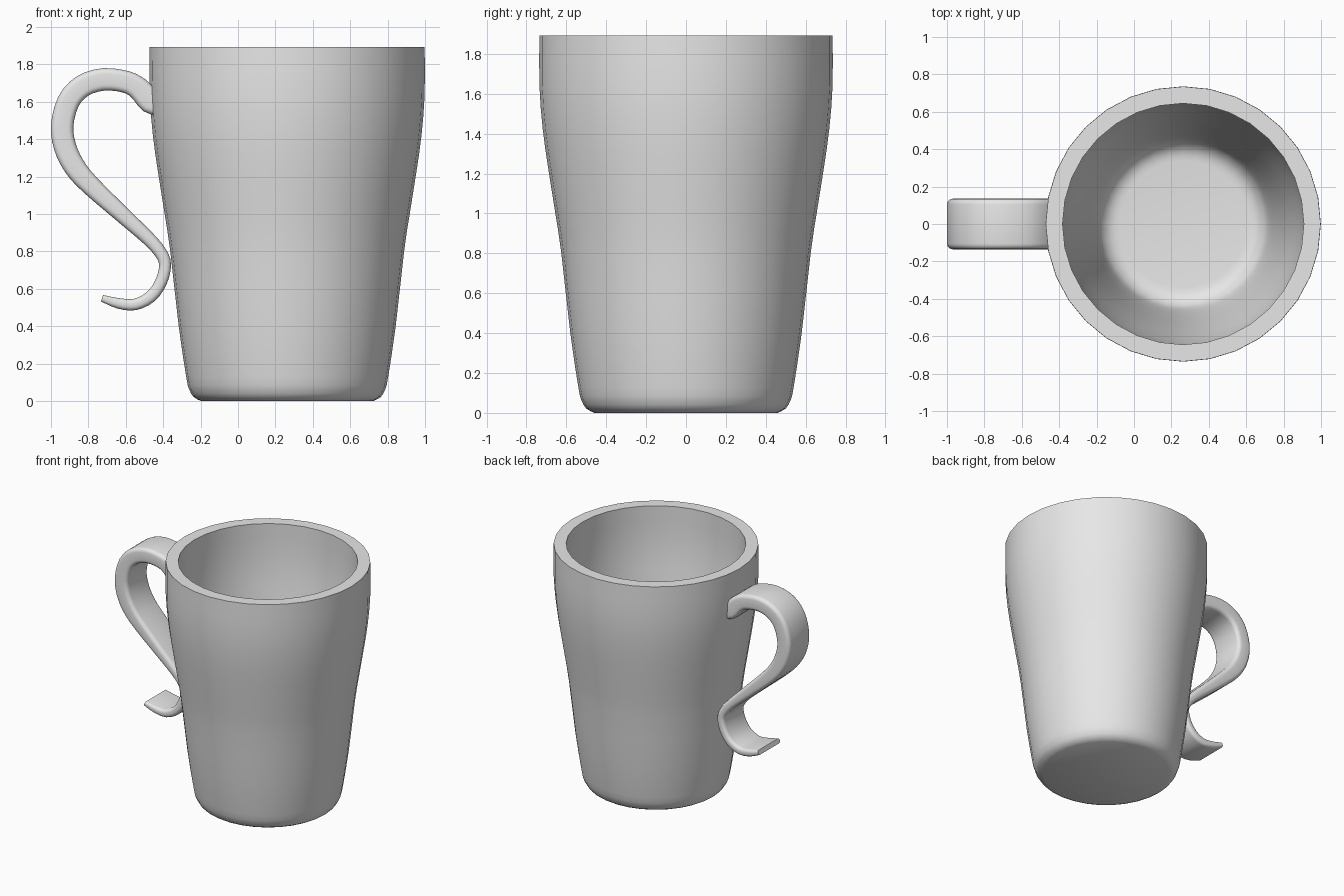
import bpy
import bmesh
from math import pi, cos, sin, radians
from mathutils import Vector

cube = bpy.data.objects.get("Cube")
if cube:
    bpy.data.objects.remove(cube, do_unlink=True)

CUP_X = 0.263

# Single plain ceramic material
ceramic = bpy.data.materials.new("grey ceramic")
ceramic.use_nodes = True
ceramic.diffuse_color = (0.8, 0.8, 0.8, 1)
ceramic.node_tree.nodes["Principled BSDF"].inputs["Base Color"].default_value = (0.8, 0.8, 0.8, 1)


def finish(bm, name, angle):
    """Turn a bmesh into a shaded, coloured object."""
    bmesh.ops.remove_doubles(bm, verts=bm.verts, dist=0.0005)
    bmesh.ops.recalc_face_normals(bm, faces=bm.faces)
    mesh = bpy.data.meshes.new(name)
    bm.to_mesh(mesh)
    bm.free()
    mesh.materials.append(ceramic)
    obj = bpy.data.objects.new(name, mesh)
    bpy.context.collection.objects.link(obj)
    bpy.ops.object.select_all(action="DESELECT")
    obj.select_set(True)
    bpy.context.view_layer.objects.active = obj
    bpy.ops.object.shade_smooth_by_angle(angle=radians(angle))
    return obj


def smooth_path(points, steps):
    """Catmull-Rom interpolation through the points."""
    pts = [Vector(p) for p in points]
    pts = [2 * pts[0] - pts[1]] + pts + [2 * pts[-1] - pts[-2]]
    path = []
    for a, b, c, d in zip(pts, pts[1:], pts[2:], pts[3:]):
        for i in range(steps):
            t = i / steps
            path.append(0.5 * (2 * b + (c - a) * t + (2 * a - 5 * b + 4 * c - d) * t ** 2
                               + (3 * b - a - 3 * c + d) * t ** 3))
    return path + [pts[-2]]


# Cup: outer and inner wall profiles (radius, height) spun round the axis
outer = [(0.46, 0, 0), (0.5, 0, 0.022), (0.525, 0, 0.065), (0.54, 0, 0.13),
         (0.58, 0, 0.4), (0.625, 0, 0.8), (0.655, 0, 1.0), (0.69, 0, 1.22),
         (0.718, 0, 1.42), (0.735, 0, 1.64), (0.735, 0, 1.893)]
inner = [(0.645, 0, 1.893), (0.645, 0, 1.65), (0.625, 0, 1.4), (0.568, 0, 1.0),
         (0.535, 0, 0.75), (0.49, 0, 0.4), (0.46, 0, 0.22), (0.435, 0, 0.15),
         (0.39, 0, 0.11), (0.34, 0, 0.1)]
profile = [Vector((0, 0, 0))] + smooth_path(outer, 2) + smooth_path(inner, 2) + [Vector((0, 0, 0.1))]

bm = bmesh.new()
verts = [bm.verts.new(p) for p in profile]
edges = [bm.edges.new(pair) for pair in zip(verts, verts[1:])]
bmesh.ops.spin(bm, geom=verts + edges, cent=(0, 0, 0), axis=(0, 0, 1),
               angle=2 * pi, steps=32, use_merge=True)
cup = finish(bm, "cup", 35)
cup.location.x = CUP_X

# Handle: tapering strap swept along an S curve (x, z, half thickness)
strap = [(-0.42, 1.597, 0.066), (-0.468, 1.604, 0.066), (-0.53, 1.67, 0.061),
         (-0.6, 1.707, 0.059), (-0.72, 1.72, 0.06), (-0.83, 1.685, 0.06),
         (-0.905, 1.605, 0.06), (-0.94, 1.475, 0.06), (-0.925, 1.36, 0.06),
         (-0.875, 1.255, 0.058), (-0.79, 1.155, 0.053), (-0.6, 0.98, 0.043),
         (-0.48, 0.87, 0.037), (-0.415, 0.795, 0.034), (-0.39, 0.73, 0.032),
         (-0.41, 0.64, 0.032), (-0.465, 0.56, 0.032), (-0.55, 0.517, 0.031),
         (-0.64, 0.523, 0.028), (-0.727, 0.55, 0.018)]
HALF_WIDTH = 0.135
CORNER_STEPS = 4


def strap_section(half):
    """Rounded rectangle as (across, along y) pairs."""
    radius = min(0.03, half * 0.8)
    section = []
    for quarter, (su, sv) in enumerate([(1, 1), (-1, 1), (-1, -1), (1, -1)]):
        for k in range(CORNER_STEPS + 1):
            a = (quarter + k / CORNER_STEPS) * pi / 2
            section.append((su * (half - radius) + radius * cos(a),
                            sv * (HALF_WIDTH - radius) + radius * sin(a)))
    return section


bm = bmesh.new()
path = smooth_path(strap, 3)
rings = []
for i, p in enumerate(path):
    ahead, behind = path[min(i + 1, len(path) - 1)], path[max(i - 1, 0)]
    tangent = Vector((ahead.x - behind.x, 0, ahead.y - behind.y)).normalized()
    across = Vector((-tangent.z, 0, tangent.x))
    centre = Vector((p.x, 0, p.y))
    rings.append([bm.verts.new(centre + across * u + Vector((0, v, 0)))
                  for u, v in strap_section(p.z)])
for r1, r2 in zip(rings, rings[1:]):
    n = len(r1)
    for j in range(n):
        k = (j + 1) % n
        bm.faces.new((r1[j], r1[k], r2[k], r2[j]))
bm.faces.new(rings[0])
bm.faces.new(rings[-1])
finish(bm, "handle", 40)
